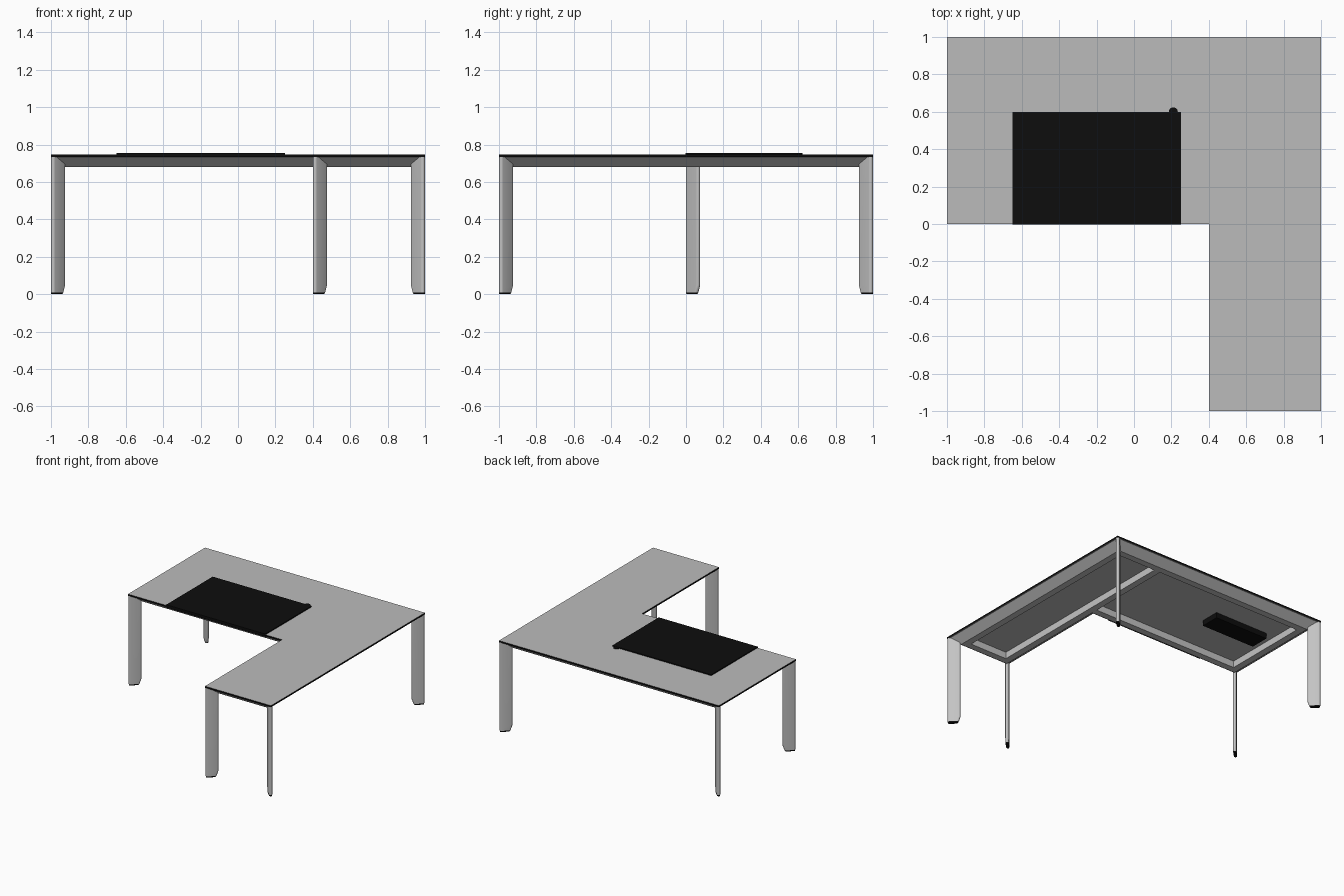
import bpy, bmesh, math
from mathutils import Vector

old = bpy.data.objects.get("Cube")
if old:
    bpy.data.objects.remove(old, do_unlink=True)


def material(name, value):
    m = bpy.data.materials.new(name)
    m.use_nodes = True
    colour = (value, value, value, 1)
    m.diffuse_color = colour
    m.node_tree.nodes["Principled BSDF"].inputs["Base Color"].default_value = colour
    return m


TOP_GREY = material("top grey", 0.5)
METAL = material("metal grey", 0.55)
BLACK = material("black", 0.004)

# Desk outline: each corner with its inward diagonal
OUTLINE = [(-1, 0, 1, 1), (0.4, 0, 1, 1), (0.4, -1, 1, 1),
           (1, -1, -1, 1), (1, 1, -1, -1), (-1, 1, 1, -1)]


def finish(name, bm, *mats):
    bmesh.ops.recalc_face_normals(bm, faces=bm.faces)
    mesh = bpy.data.meshes.new(name)
    bm.to_mesh(mesh)
    bm.free()
    ob = bpy.data.objects.new(name, mesh)
    bpy.context.collection.objects.link(ob)
    for m in mats:
        mesh.materials.append(m)
    return ob


def loft(bm, rings, closed_loop=False):
    """Join rings of points with quads; cap the ends or close into a tube."""
    loops = [[bm.verts.new(p) for p in ring] for ring in rings]
    n = len(loops[0])
    pairs = list(zip(loops, loops[1:]))
    if closed_loop:
        pairs.append((loops[-1], loops[0]))
    for a, b in pairs:
        for i in range(n):
            j = (i + 1) % n
            bm.faces.new((a[i], a[j], b[j], b[i]))
    if not closed_loop:
        bm.faces.new(loops[0])
        bm.faces.new(loops[-1])


def inset_outline(d, z):
    return [(x + sx * d, y + sy * d, z) for x, y, sx, sy in OUTLINE]


def box(name, lo, hi, mat):
    bm = bmesh.new()
    rings = [[(lo[0], lo[1], z), (hi[0], lo[1], z), (hi[0], hi[1], z), (lo[0], hi[1], z)]
             for z in (lo[2], hi[2])]
    loft(bm, rings)
    return finish(name, bm, mat)


# Tabletop: grey surfaces with a black edge band
bm = bmesh.new()
loft(bm, [inset_outline(0, 0.735), inset_outline(0, 0.748)])
bm.normal_update()
for f in bm.faces:
    f.material_index = 1 if abs(f.normal.z) < 0.5 else 0
finish("tabletop", bm, TOP_GREY, BLACK)

# Frame under the top, with a sloping outer face
bm = bmesh.new()
loft(bm, [inset_outline(d, z) for d, z in
          ((0.01, 0.735), (0.075, 0.68), (0.13, 0.68), (0.13, 0.735))], True)
finish("under_frame", bm, METAL)
box("frame_divider", (0.475, 0.1, 0.68), (0.53, 0.9, 0.735), METAL)

# Legs: rounded blades set on the corner diagonals
RADIUS = 0.013


def blade_ring(corner, inner, z, shrink=0.0):
    x, y, sx, sy = corner
    along = Vector((sx, sy, 0)).normalized()
    across = Vector((-along.y, along.x, 0))
    r = RADIUS - shrink
    start = Vector((x + sx * RADIUS, y + sy * RADIUS, z))
    end = Vector((x + sx * (inner - RADIUS), y + sy * (inner - RADIUS), z))
    ring = []
    for centre, turn in ((start, math.pi / 2), (end, -math.pi / 2)):
        for k in range(9):
            a = turn + math.pi * k / 8
            ring.append(centre + along * (r * math.cos(a)) + across * (r * math.sin(a)))
    return ring


def leg(name, corner):
    bm = bmesh.new()
    loft(bm, [blade_ring(corner, 0.066, 0.01), blade_ring(corner, 0.07, 0.025),
              blade_ring(corner, 0.076, 0.05), blade_ring(corner, 0.076, 0.735)])
    smooth = [finish(name, bm, METAL)]
    bm = bmesh.new()
    loft(bm, [blade_ring(corner, 0.062, 0, 0.002), blade_ring(corner, 0.066, 0.01)])
    smooth.append(finish(name.replace("leg", "foot"), bm, BLACK))
    for ob in smooth:
        bpy.ops.object.select_all(action="DESELECT")
        ob.select_set(True)
        bpy.context.view_layer.objects.active = ob
        bpy.ops.object.shade_smooth_by_angle(angle=math.radians(35))


LEGS = {"main_front_leg": 0, "wing_inner_leg": 2, "wing_outer_leg": 3,
        "back_left_leg": 4, "back_right_leg": 5}
for name, i in LEGS.items():
    leg(name, OUTLINE[i])

# Desk pad with a lip over the front edge
box("desk_pad", (-0.65, -0.004, 0.748), (0.25, 0.6, 0.756), BLACK)
box("desk_pad_lip", (-0.65, -0.004, 0.733), (0.25, 0.0, 0.748), BLACK)

# Cable grommet behind the pad
bm = bmesh.new()
loft(bm, [[(0.21 + 0.024 * math.cos(k * math.tau / 24),
            0.6 + 0.024 * math.sin(k * math.tau / 24), z) for k in range(24)]
          for z in (0.747, 0.754)])
finish("cable_grommet", bm, BLACK)

# Cable tray under the main top
box("cable_tray", (-0.79, 0.45, 0.69), (-0.3, 0.61, 0.735), BLACK)
